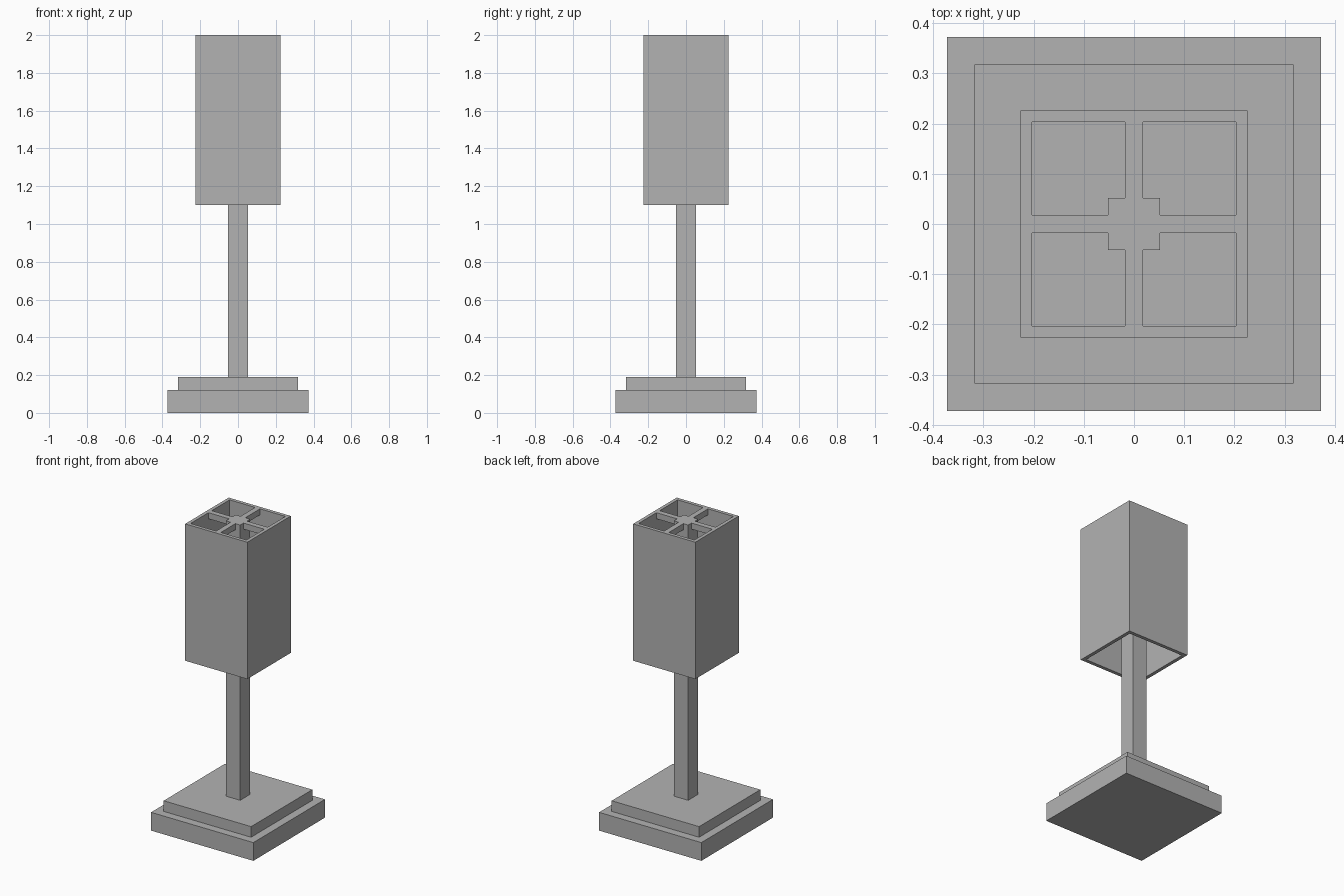
import bpy
import bmesh

old = bpy.data.objects.get("Cube")
if old:
    bpy.data.objects.remove(old, do_unlink=True)

grey = bpy.data.materials.new("matte_grey")
grey.use_nodes = True
grey.diffuse_color = (0.45, 0.45, 0.45, 1)
grey.node_tree.nodes["Principled BSDF"].inputs["Base Color"].default_value = grey.diffuse_color


def finish(name, bm):
    bmesh.ops.recalc_face_normals(bm, faces=bm.faces)
    mesh = bpy.data.meshes.new(name)
    bm.to_mesh(mesh)
    bm.free()
    mesh.materials.append(grey)
    obj = bpy.data.objects.new(name, mesh)
    bpy.context.collection.objects.link(obj)
    return obj


def box(name, x0, x1, y0, y1, z0, z1):
    bm = bmesh.new()
    bmesh.ops.create_cube(bm, size=1)
    for v in bm.verts:
        v.co = (x1 if v.co.x > 0 else x0,
                y1 if v.co.y > 0 else y0,
                z1 if v.co.z > 0 else z0)
    return finish(name, bm)


def square_block(name, half, z0, z1):
    return box(name, -half, half, -half, half, z0, z1)


def square_tube(name, outer, inner, z0, z1):
    # Four loops swept around the wall section, open through the middle
    bm = bmesh.new()
    section = [(outer, z0), (outer, z1), (inner, z1), (inner, z0)]
    corners = [(1, 1), (-1, 1), (-1, -1), (1, -1)]
    loops = [[bm.verts.new((sx * r, sy * r, z)) for sx, sy in corners] for r, z in section]
    for i in range(4):
        a, b = loops[i], loops[(i + 1) % 4]
        for j in range(4):
            k = (j + 1) % 4
            bm.faces.new((a[j], a[k], b[k], b[j]))
    return finish(name, bm)


TOP = 2.0
POST = 0.052
INNER = 0.203
ARM = 0.0175

# Stepped base
square_block("base_plinth", 0.372, 0, 0.12)
square_block("base_step", 0.318, 0.12, 0.19)

# Post running up through the shade
square_block("post", POST, 0.19, TOP)

# Hollow shade, open at both ends
square_tube("shade", 0.226, INNER, 1.1, TOP)

# Cross arms joining the post to the shade rim
low = TOP - 0.04
box("arm_left", POST, INNER, -ARM, ARM, low, TOP)
box("arm_right", -INNER, -POST, -ARM, ARM, low, TOP)
box("arm_back", -ARM, ARM, POST, INNER, low, TOP)
box("arm_front", -ARM, ARM, -INNER, -POST, low, TOP)
